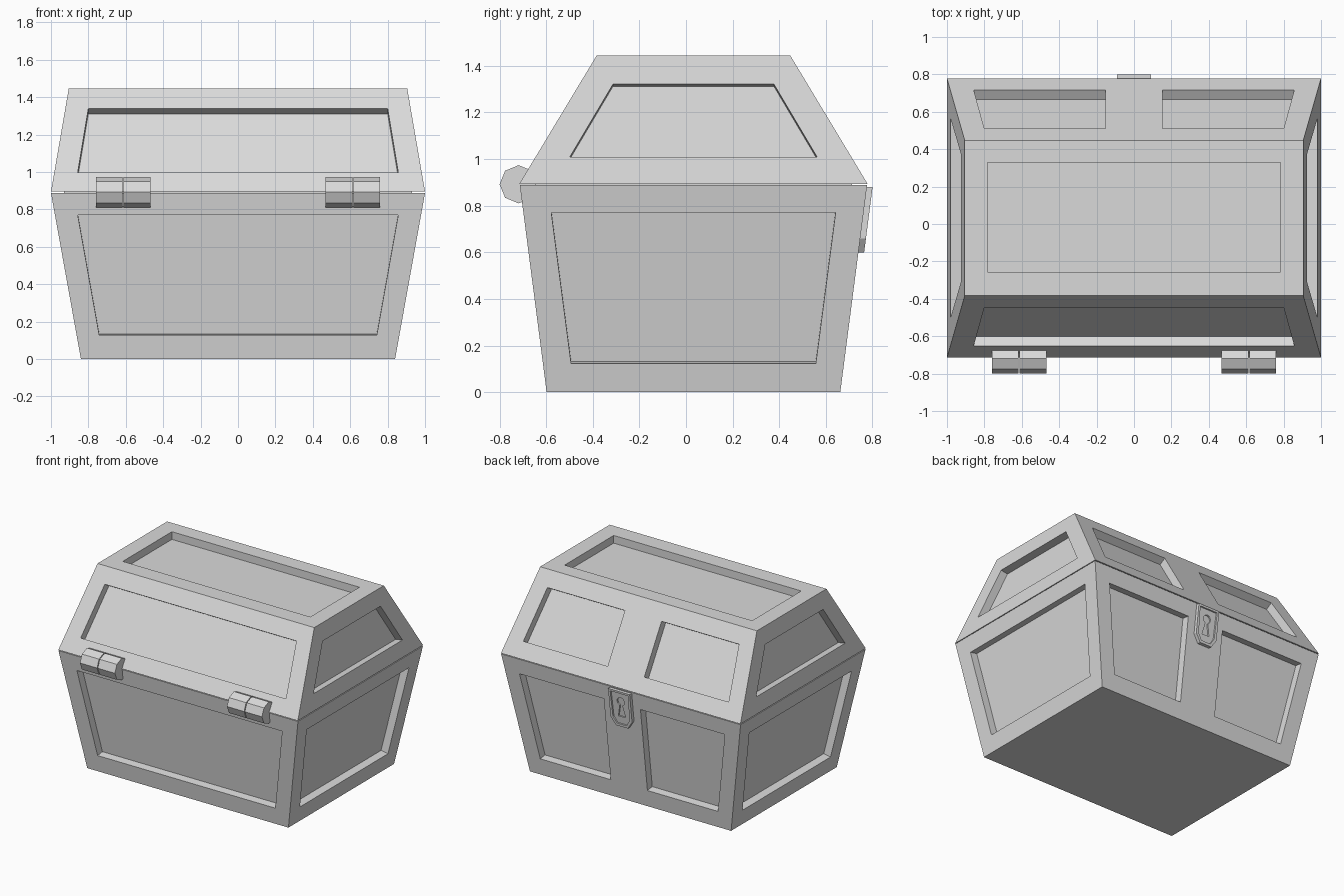
import bpy, bmesh, math
from mathutils import Vector

old = bpy.data.objects.get("Cube")
if old:
    bpy.data.objects.remove(old, do_unlink=True)

grey = bpy.data.materials.new("plain_grey")
grey.use_nodes = True
grey.diffuse_color = (0.7, 0.7, 0.7, 1)
grey.node_tree.nodes["Principled BSDF"].inputs["Base Color"].default_value = (0.7, 0.7, 0.7, 1)

MID = 0.032     # chest centre along y
DEPTH = 0.058   # panel recess depth


def finish(bm, name):
    bmesh.ops.recalc_face_normals(bm, faces=bm.faces)
    mesh = bpy.data.meshes.new(name)
    bm.to_mesh(mesh)
    bm.free()
    mesh.materials.append(grey)
    ob = bpy.data.objects.new(name, mesh)
    bpy.context.collection.objects.link(ob)
    return ob


def frustum(z0, x0, y0, z1, x1, y1):
    """Four-sided tapered block from half sizes at two heights; also its named faces."""
    bm = bmesh.new()
    low, high = [[bm.verts.new((sx * x, MID + sy * y, z))
                  for sx, sy in ((-1, -1), (1, -1), (1, 1), (-1, 1))]
                 for z, x, y in ((z0, x0, y0), (z1, x1, y1))]
    bm.faces.new(low[::-1])
    faces = {"top": bm.faces.new(high)}
    for i, name in enumerate(("front", "left", "back", "right")):
        j = (i + 1) % 4
        faces[name] = bm.faces.new((low[i], low[j], high[j], high[i]))
    bm.normal_update()
    return bm, faces


def recess(bm, face, axis, corners):
    """Sink a four-cornered panel; corners are projected on the face along axis."""
    n, c = face.normal.copy(), face.calc_center_median()
    targets = []
    for p in corners:
        p = Vector(p)
        p[axis] = c[axis]
        p[axis] -= n.dot(p - c) / n[axis]
        targets.append(p)
    bmesh.ops.inset_individual(bm, faces=[face], thickness=0.02)
    for v in face.verts:
        v.co = min(targets, key=lambda t: (t - v.co).length)
    bmesh.ops.inset_individual(bm, faces=[face], thickness=0.001)
    for v in face.verts:
        v.co = min(targets, key=lambda t: (t - v.co).length) - n * DEPTH
    bm.normal_update()


def wall_panels(bm, faces, ends, sides):
    """Panels on both ends, one on the front, two on the back.
    ends: (z, half y) and sides: (z, half x), each for lower and upper edge."""
    for name in ("left", "right"):
        recess(bm, faces[name], 0, [(0, MID + t * y, z) for z, y in ends for t in (-1, 1)])
    recess(bm, faces["front"], 1, [(t * x, 0, z) for z, x in sides for t in (-1, 1)])
    # split the back in two before sinking its panels
    back = faces["back"]
    cut = bmesh.ops.bisect_plane(bm, geom=[back] + list(back.edges) + list(back.verts),
                                 plane_co=(0, 0, 0), plane_no=(1, 0, 0))
    bm.normal_update()
    for f in [g for g in cut["geom"] if isinstance(g, bmesh.types.BMFace)]:
        s = math.copysign(1, f.calc_center_median().x)
        recess(bm, f, 1, [(s * x, 0, z) for z, xo in sides for x in (0.153, xo)])


# Chest body
bm, faces = frustum(0, 0.84, 0.63, 0.888, 1.0, 0.745)
wall_panels(bm, faces, ((0.122, 0.525), (0.77, 0.61)), ((0.127, 0.742), (0.77, 0.857)))
finish(bm, "chest_body")

# Lid with a panel on top
bm, faces = frustum(0.894, 1.0, 0.747, 1.445, 0.905, 0.415)
recess(bm, faces["top"], 2,
       [(sx * 0.783, 0.037 + sy * 0.293, 0) for sx in (-1, 1) for sy in (-1, 1)])
wall_panels(bm, faces, ((1.01, 0.53), (1.322, 0.345)), ((0.998, 0.857), (1.34, 0.80)))
finish(bm, "lid")

# Core that closes the seam
finish(frustum(0.87, 0.93, 0.68, 0.91, 0.93, 0.68)[0], "seam_core")

# Hinge barrels: two octagonal knuckles on each side
for side, label in ((-1, "right"), (1, "left")):
    for k, part in ((-1, "inner"), (1, "outer")):
        bm = bmesh.new()
        bmesh.ops.create_cone(bm, cap_ends=True, segments=8, radius1=0.082,
                              radius2=0.082, depth=0.143)
        for v in bm.verts:
            x, y, z = v.co
            v.co = (side * (0.614 + k * 0.0745) + z, -0.718 + x, 0.892 + y)
        finish(bm, f"hinge_{label}_{part}")


def on_back(x, z, out):
    """Point on the sloping back wall, raised by out."""
    return (x, 0.663 + 0.129 * z + out, z)


def plate(outline, out0, out1):
    bm = bmesh.new()
    a = [bm.verts.new(on_back(x, z, out0)) for x, z in outline]
    b = [bm.verts.new(on_back(x, z, out1)) for x, z in outline]
    bm.faces.new(a)
    front = bm.faces.new(b[::-1])
    for i in range(len(a)):
        j = (i + 1) % len(a)
        bm.faces.new((a[j], a[i], b[i], b[j]))
    bmesh.ops.recalc_face_normals(bm, faces=bm.faces)
    return bm, front


# Lock plate with a sunken middle
half = [(0.09, 0.88), (0.09, 0.66), (0.05, 0.6)]
bm, front = plate(half + [(-x, z) for x, z in half[::-1]], -0.02, 0.024)
bmesh.ops.inset_individual(bm, faces=[front], thickness=0.022)
bmesh.ops.inset_individual(bm, faces=[front], thickness=0.001)
for v in front.verts:
    v.co.y -= 0.011
lock = finish(bm, "lock_plate")

# Keyhole cut: round top over a flared slot
hole = [(0.032 * math.sin(a), 0.795 + 0.032 * math.cos(a))
        for a in (math.radians(d) for d in range(-160, 161, 40))]
bm, front = plate(hole + [(0.03, 0.675), (-0.03, 0.675)], 0.002, 0.05)
cutter = finish(bm, "keyhole_cutter")
cutter.hide_render = True
mod = lock.modifiers.new("keyhole", "BOOLEAN")
mod.operation = "DIFFERENCE"
mod.solver = "EXACT"
mod.object = cutter
bpy.context.view_layer.objects.active = lock
bpy.ops.object.modifier_apply(modifier=mod.name)
bpy.data.objects.remove(cutter, do_unlink=True)
